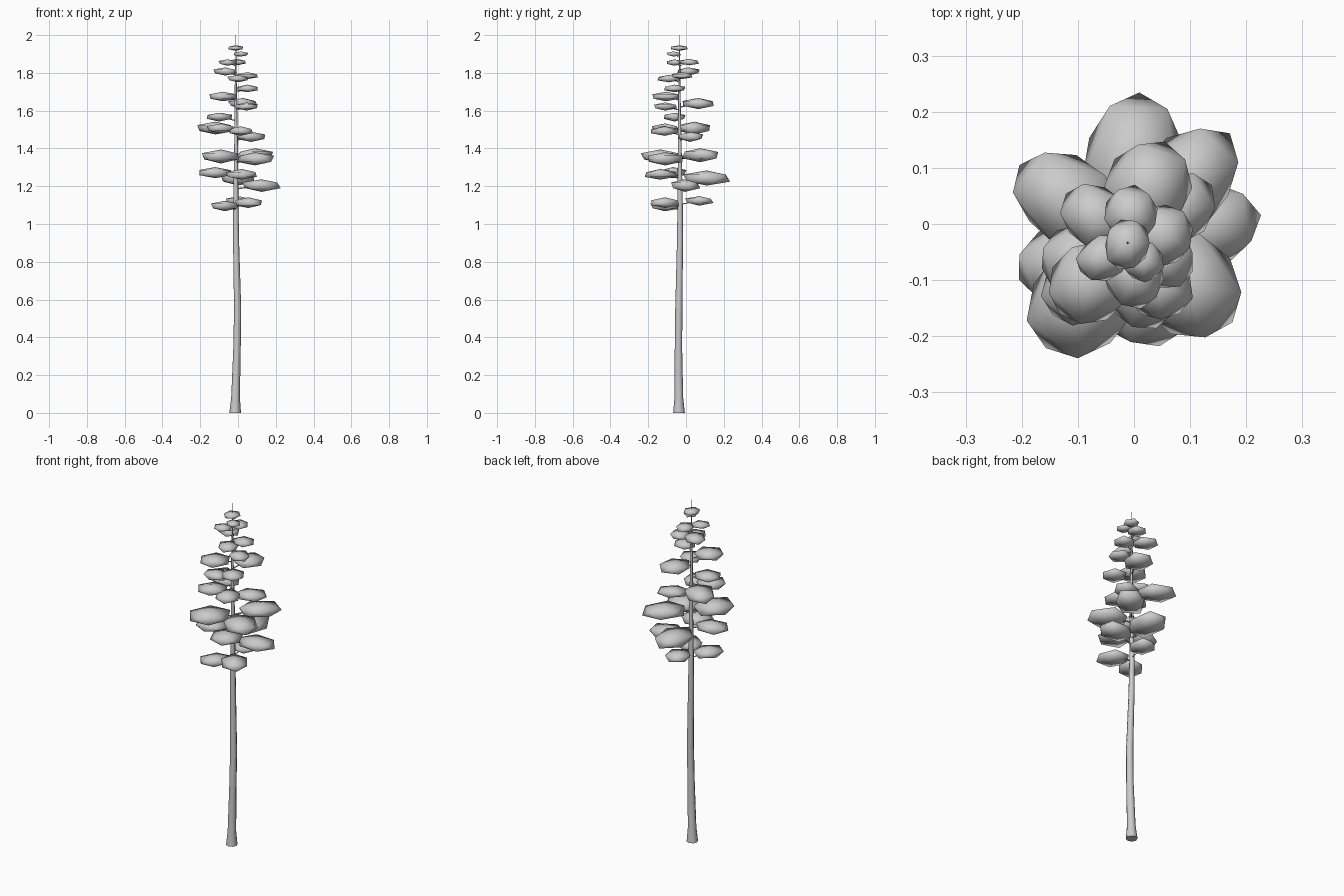
import bpy, bmesh, math, random
from mathutils import Matrix, Vector

random.seed(4)


def finish(name, bm):
    bmesh.ops.recalc_face_normals(bm, faces=bm.faces)
    for f in bm.faces:
        f.smooth = len(f.verts) < 6
    me = bpy.data.meshes.new(name)
    bm.to_mesh(me)
    bm.free()
    ob = bpy.data.objects.new(name, me)
    bpy.context.collection.objects.link(ob)
    return ob


def tube(bm, path, sides):
    """Skin rings of (x, y, z, radius) into a capped tube."""
    rings = []
    for x, y, z, r in path:
        rings.append([bm.verts.new((x + r * math.cos(a), y + r * math.sin(a), z))
                      for a in (2 * math.pi * i / sides for i in range(sides))])
    for lo, hi in zip(rings, rings[1:]):
        for i in range(sides):
            j = (i + 1) % sides
            bm.faces.new((lo[i], lo[j], hi[j], hi[i]))
    bm.faces.new(rings[0][::-1])
    bm.faces.new(rings[-1])


# Tall bare trunk with flared foot, gentle sway and a needle-thin tip
TRUNK = [(-0.015, -0.037, 0.0, 0.031), (-0.013, -0.038, 0.08, 0.023),
         (-0.005, -0.04, 0.35, 0.0195), (-0.002, -0.038, 0.55, 0.019),
         (-0.01, -0.032, 0.9, 0.016), (-0.012, -0.031, 1.1, 0.014),
         (-0.01, -0.033, 1.4, 0.010), (-0.012, -0.035, 1.7, 0.006),
         (-0.011, -0.033, 2.0, 0.001)]
bm = bmesh.new()
tube(bm, TRUNK, 8)
finish("trunk", bm)

# Foliage pads: centre x, y, z, radial length, width
PADS = [
    (-0.07, -0.11, 1.095, 0.17, 0.13), (0.055, -0.11, 1.112, 0.17, 0.14),
    (0.0, 0.07, 1.123, 0.15, 0.13),
    (0.125, -0.005, 1.205, 0.20, 0.15), (0.0, 0.11, 1.243, 0.25, 0.18),
    (-0.12, -0.07, 1.272, 0.18, 0.14), (0.02, -0.135, 1.262, 0.17, 0.17),
    (0.09, 0.075, 1.365, 0.23, 0.16), (0.09, -0.11, 1.345, 0.22, 0.18),
    (-0.09, -0.135, 1.358, 0.22, 0.19),
    (-0.12, 0.045, 1.508, 0.21, 0.16), (-0.09, -0.11, 1.505, 0.16, 0.13),
    (0.015, -0.112, 1.492, 0.15, 0.13), (0.07, 0.022, 1.462, 0.16, 0.12),
    (-0.10, -0.06, 1.567, 0.14, 0.12),
    (0.025, 0.065, 1.638, 0.17, 0.15), (0.045, -0.11, 1.622, 0.13, 0.12),
    (-0.08, -0.105, 1.675, 0.16, 0.14), (0.05, -0.06, 1.717, 0.12, 0.11),
    (0.0, -0.09, 1.770, 0.12, 0.11), (0.05, -0.02, 1.785, 0.11, 0.11),
    (-0.068, 0.012, 1.808, 0.13, 0.11),
    (-0.055, -0.06, 1.855, 0.10, 0.08), (-0.005, 0.018, 1.857, 0.10, 0.10),
    (0.015, -0.065, 1.900, 0.08, 0.07), (-0.012, -0.036, 1.932, 0.09, 0.08),
]

twigs = bmesh.new()
for n, (x, y, z, length, width) in enumerate(PADS, 1):
    dx, dy = x + 0.011, y + 0.033
    ang = math.atan2(dy, dx)
    thick = length * 0.33
    # flattened low-poly ball, lower corner pointing outward
    bm = bmesh.new()
    bmesh.ops.create_icosphere(bm, subdivisions=1, radius=1)
    for v in bm.verts:
        v.co *= random.uniform(0.95, 1.07)
    bm.transform(Matrix.Translation((x, y, z))
                 @ Matrix.Rotation(ang + math.pi, 4, 'Z')
                 @ Matrix.Diagonal((length * 0.55, width * 0.55, thick * 0.5, 1)))
    finish("foliage_pad_%02d" % n, bm)
    # thin branch from trunk to pad
    d = Vector((dx, dy, 0.02))
    if d.length > 0.04:
        m = (Matrix.Translation(Vector((x, y, z)) - d * 0.5)
             @ d.to_track_quat('Z', 'Y').to_matrix().to_4x4())
        bmesh.ops.create_cone(twigs, cap_ends=True, segments=5, radius1=length * 0.022,
                              radius2=length * 0.01, depth=d.length, matrix=m)
finish("branches", twigs)
